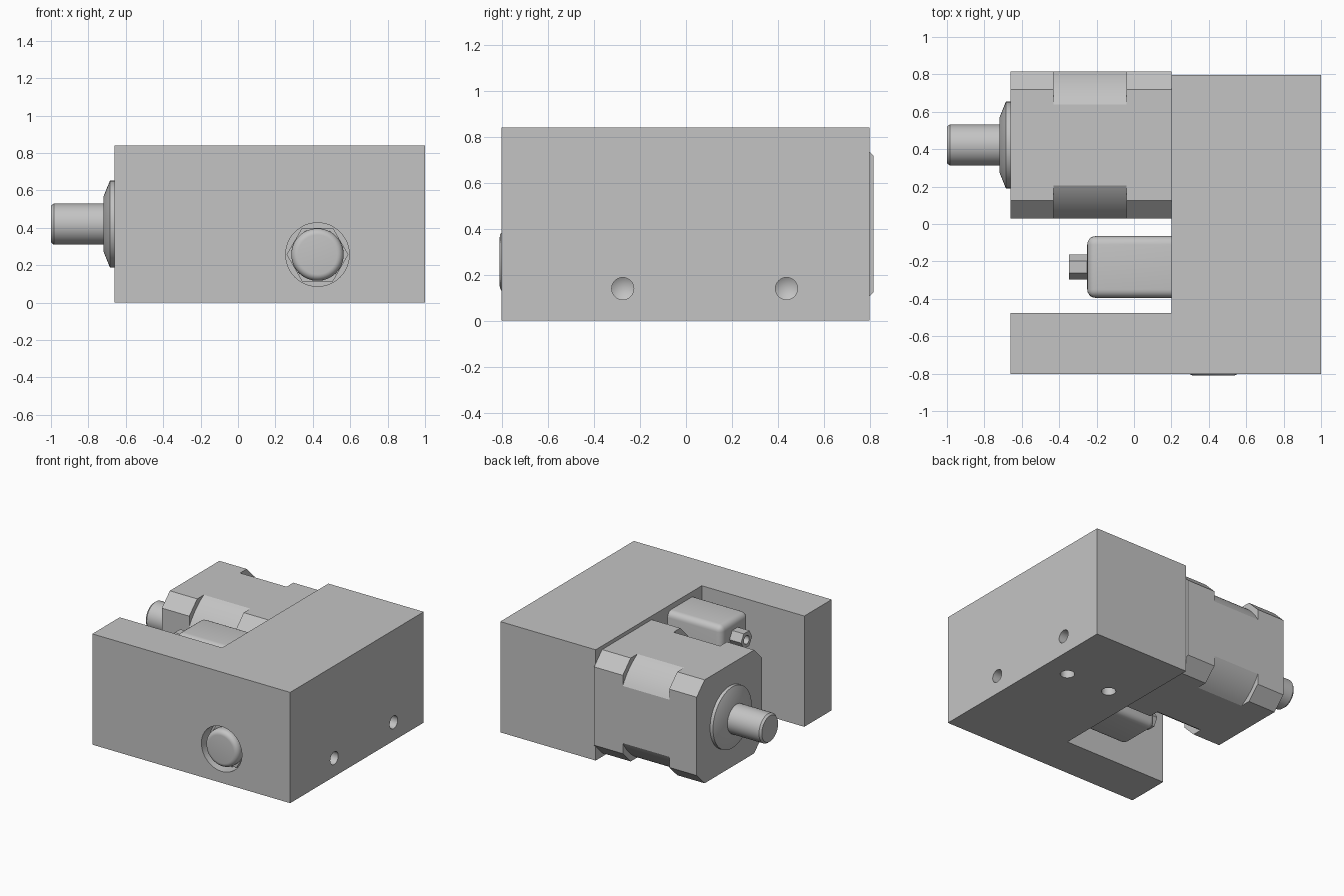
import bpy, bmesh, math
from mathutils import Vector

cube = bpy.data.objects.get("Cube")
if cube:
    bpy.data.objects.remove(cube, do_unlink=True)

grey = bpy.data.materials.new("light_grey")
grey.use_nodes = True
colour = (0.55, 0.55, 0.55, 1)
grey.diffuse_color = colour
grey.node_tree.nodes["Principled BSDF"].inputs["Base Color"].default_value = colour


def place(axis, t, a, b):
    return {"x": (t, a, b), "y": (a, t, b), "z": (a, b, t)}[axis]


def finish(name, bm):
    bmesh.ops.recalc_face_normals(bm, faces=bm.faces)
    mesh = bpy.data.meshes.new(name)
    bm.to_mesh(mesh)
    bm.free()
    mesh.materials.append(grey)
    ob = bpy.data.objects.new(name, mesh)
    bpy.context.collection.objects.link(ob)
    return ob


def smooth(ob, degrees=30):
    bpy.ops.object.select_all(action="DESELECT")
    ob.select_set(True)
    bpy.context.view_layer.objects.active = ob
    bpy.ops.object.shade_smooth_by_angle(angle=math.radians(degrees))


def prism(name, outline, lo, hi, axis):
    """Extrude a closed outline along an axis."""
    bm = bmesh.new()
    ends = [[bm.verts.new(place(axis, t, a, b)) for a, b in outline] for t in (lo, hi)]
    for ring in ends:
        bm.faces.new(ring)
    n = len(outline)
    for i in range(n):
        j = (i + 1) % n
        bm.faces.new((ends[0][i], ends[0][j], ends[1][j], ends[1][i]))
    return finish(name, bm)


def lathe(name, profile, centre, axis, sides=48):
    """Revolve (position, radius) points around an axis through centre."""
    bm = bmesh.new()
    rings = []
    for t, r in profile:
        count = sides if r else 1
        angles = [math.tau * i / sides for i in range(count)]
        rings.append([bm.verts.new(place(axis, t, centre[0] + r * math.cos(a),
                                         centre[1] + r * math.sin(a))) for a in angles])
    for p, q in zip(rings, rings[1:]):
        for i in range(sides):
            j = (i + 1) % sides
            quad = [p[i % len(p)], p[j % len(p)], q[j % len(q)], q[i % len(q)]]
            bm.faces.new(list(dict.fromkeys(quad)))
    for ring in (rings[0], rings[-1]):
        if len(ring) > 1:
            bm.faces.new(ring)
    return finish(name, bm)


def cut(ob, cutter):
    """Subtract the cutter, then discard it."""
    mod = ob.modifiers.new("cut", "BOOLEAN")
    mod.operation, mod.solver, mod.object = "DIFFERENCE", "EXACT", cutter
    bpy.context.view_layer.objects.active = ob
    bpy.ops.object.modifier_apply(modifier=mod.name)
    bpy.data.objects.remove(cutter, do_unlink=True)


# L-shaped housing
front, back, top = -0.803, 0.797, 0.84
housing = prism("housing", [(-0.66, front), (1, front), (1, back), (0.2, back),
                            (0.2, -0.475), (-0.66, -0.475)], 0, top, "z")

# Drilled holes in the side and the underside
for y in (-0.275, 0.437):
    cut(housing, lathe("side_hole", [(1.05, 0.048), (0.87, 0.048), (0.84, 0)],
                       (y, 0.14), "x", 32))
for x in (0.43, 0.8):
    cut(housing, lathe("bottom_hole", [(-0.05, 0.05), (0.13, 0.05), (0.16, 0)],
                       (x, 0.24), "z", 32))

# Round recess in the front with a hexagonal plug and domed button
spot = (0.425, 0.257)
cut(housing, lathe("recess", [(front - 0.05, 0.17), (front + 0.1, 0.17)], spot, "y"))
smooth(housing)
lathe("plug_hexagon", [(front + 0.11, 0.165), (front + 0.06, 0.165)], spot, "y", 6)
dome = [(front + 0.03 - 0.037 * math.sin(a), 0.105 + 0.035 * math.cos(a))
        for a in (math.pi / 2 * i / 6 for i in range(7))]
smooth(lathe("plug_button", [(front + 0.1, 0.14)] + dome, spot, "y"), 40)

# Motor: chamfered end blocks around a rounded waist
axle, half, flat = (0.4225, 0.42), 0.392, 0.297
corner = [(half, flat), (flat, half)]
radius = 0.448
start = math.acos(half / radius)
arc = [(radius * math.cos(a), radius * math.sin(a))
       for a in (start + (math.pi / 2 - 2 * start) * i / 10 for i in range(11))]


def four_corners(points):
    outline = []
    for k in range(4):
        for a, b in points:
            for _ in range(k):
                a, b = -b, a
            outline.append((axle[0] + a, axle[1] + b))
    return outline


prism("motor_front_block", four_corners(corner), -0.66, -0.43, "x")
smooth(prism("motor_waist", four_corners(arc), -0.43, -0.04, "x"), 20)
prism("motor_rear_block", four_corners(corner), -0.04, 0.2, "x")

# Motor flange and shaft
smooth(lathe("motor_flange", [(-0.655, 0.232), (-0.685, 0.232), (-0.72, 0.145)], axle, "x"), 25)
smooth(lathe("motor_shaft", [(-0.7, 0.11), (-0.985, 0.11), (-1, 0.098)], axle, "x"), 25)

# Rounded valve block inside the notch
block = prism("valve_block", [(-0.065, 0.1), (-0.065, 0.8), (-0.395, 0.8), (-0.395, 0.1)],
              -0.25, 0.2, "x")
bm = bmesh.new()
bm.from_mesh(block.data)
edges = [e for e in bm.edges if any(v.co.x < 0 for v in e.verts)]
joined = [e for e in bm.edges if all(v.co.x > 0 for v in e.verts)]
edges = [e for e in edges if e not in joined]
bmesh.ops.bevel(bm, geom=edges, offset=0.045, segments=5, profile=0.5, affect="EDGES")
bm.to_mesh(block.data)
bm.free()
smooth(block, 40)

# Hexagonal ports with open bores
for label, z in (("lower", 0.26), ("upper", 0.67)):
    port = lathe(label + "_port", [(-0.24, 0.066), (-0.347, 0.066)], (-0.23, z), "x", 6)
    cut(port, lathe("bore", [(-0.4, 0.032), (-0.28, 0.032)], (-0.23, z), "x", 24))
    smooth(port)
